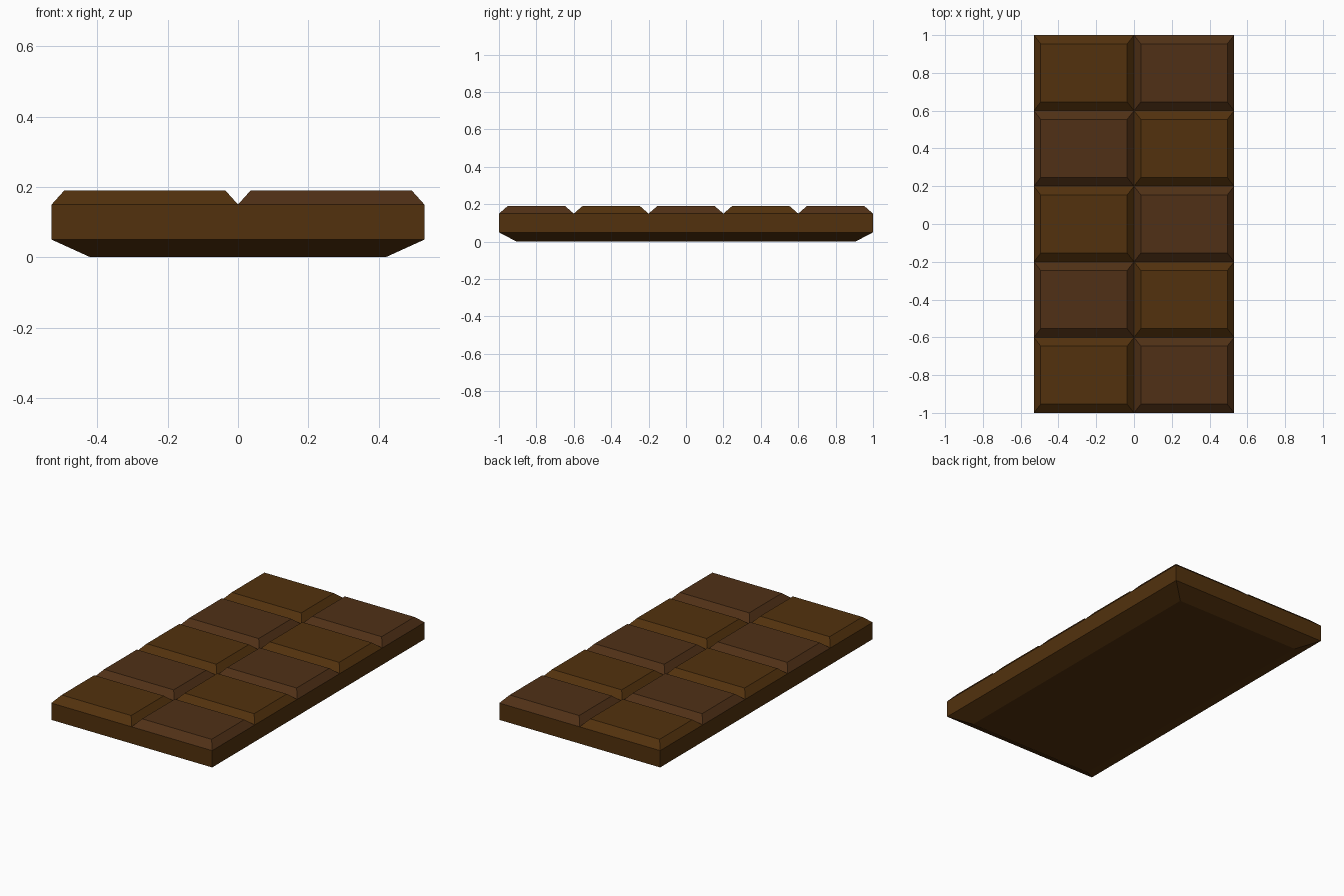
import bpy, bmesh

if "Cube" in bpy.data.objects:
    bpy.data.objects.remove(bpy.data.objects["Cube"])

HALF_X, HALF_Y = 0.53, 1.0
COLS, ROWS = 2, 5


def material(name, color):
    mat = bpy.data.materials.new(name)
    mat.diffuse_color = (*color, 1.0)
    mat.use_nodes = True
    mat.node_tree.nodes["Principled BSDF"].inputs["Base Color"].default_value = mat.diffuse_color
    return mat


def loft(name, levels, mat, cx=0.0, cy=0.0):
    """Closed solid through stacked rectangles given as (half_x, half_y, z)."""
    bm = bmesh.new()
    rings = [[bm.verts.new((cx + sx * hx, cy + sy * hy, z))
              for sx, sy in ((-1, -1), (1, -1), (1, 1), (-1, 1))]
             for hx, hy, z in levels]
    for low, high in zip(rings, rings[1:]):
        for k in range(4):
            n = (k + 1) % 4
            bm.faces.new((low[k], low[n], high[n], high[k]))
    bm.faces.new(rings[0][::-1])
    bm.faces.new(rings[-1])
    mesh = bpy.data.meshes.new(name)
    bm.to_mesh(mesh)
    bm.free()
    mesh.materials.append(mat)
    obj = bpy.data.objects.new(name, mesh)
    bpy.context.collection.objects.link(obj)
    return obj


warm = material("warm_chocolate", (0.085, 0.031, 0.004))
dark = material("dark_chocolate", (0.080, 0.030, 0.008))

# Slab with a tapered underside
loft("bar_base", [(0.42, 0.905, 0.0), (HALF_X, HALF_Y, 0.05),
                  (HALF_X, HALF_Y, 0.15)], warm)

# Bevelled pieces in a checkerboard of two browns
cell_x, cell_y = HALF_X / COLS, HALF_Y / ROWS  # half sizes of one piece
for i in range(COLS):
    for j in range(ROWS):
        loft(f"piece_{i + 1}_{j + 1}",
             [(cell_x, cell_y, 0.15), (cell_x - 0.036, cell_y - 0.046, 0.19)],
             warm if (i + j) % 2 == 0 else dark,
             -HALF_X + (2 * i + 1) * cell_x, -HALF_Y + (2 * j + 1) * cell_y)
